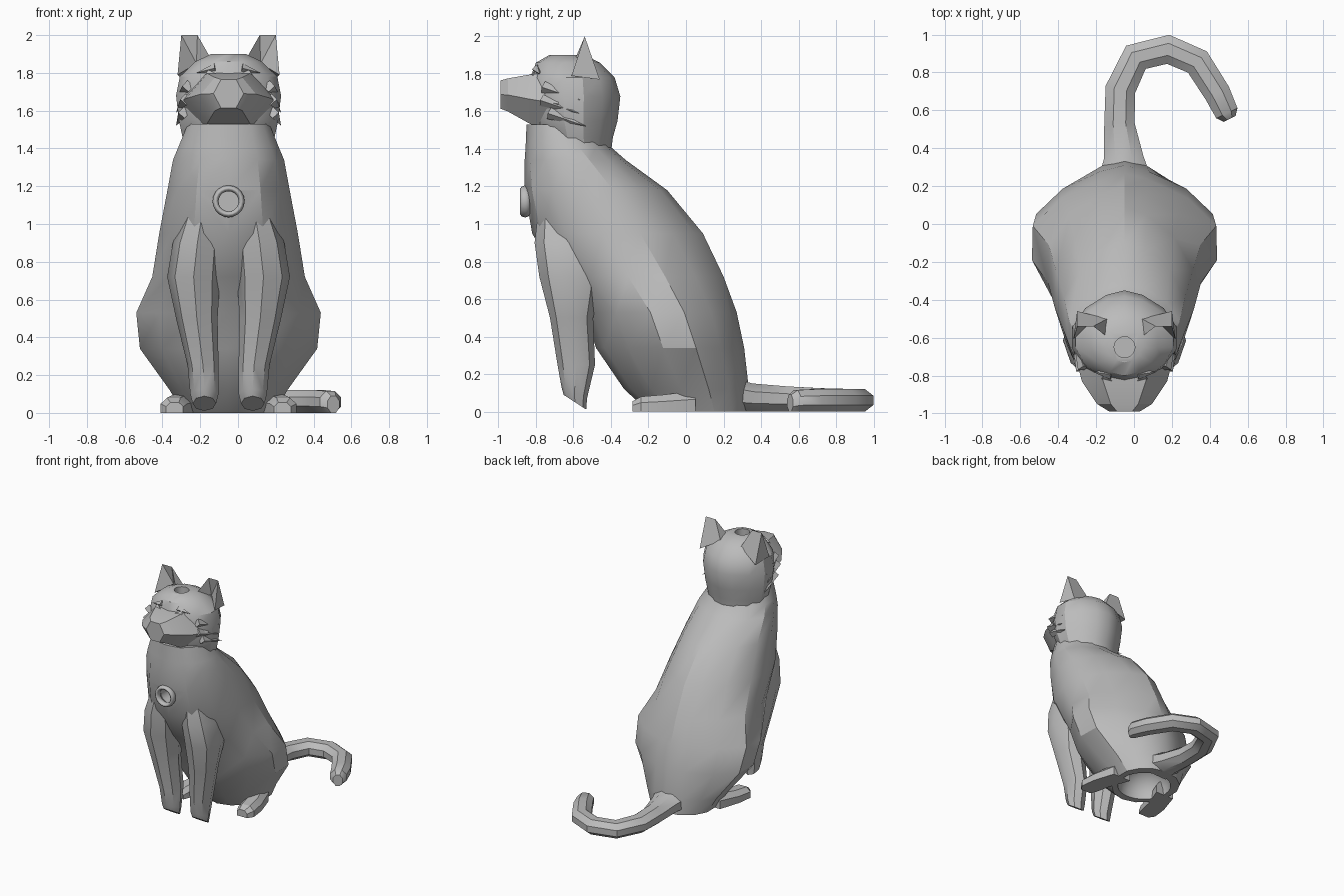
import bpy, bmesh, math
from mathutils import Vector

cube = bpy.data.objects.get("Cube")
if cube:
    bpy.data.objects.remove(cube, do_unlink=True)

CX = -0.05  # the body's own centre line

grey = bpy.data.materials.new("plain grey")
grey.use_nodes = True
grey.diffuse_color = (0.5, 0.5, 0.5, 1)
grey.node_tree.nodes["Principled BSDF"].inputs["Base Color"].default_value = (0.5, 0.5, 0.5, 1)


def make(name, verts, faces):
    """Mesh object with outward normals; x is measured from the centre line."""
    bm = bmesh.new()
    vs = [bm.verts.new((v[0] + CX, v[1], v[2])) for v in verts]
    for f in faces:
        bm.faces.new([vs[i] for i in f])
    bmesh.ops.recalc_face_normals(bm, faces=bm.faces)
    me = bpy.data.meshes.new(name)
    bm.to_mesh(me)
    bm.free()
    me.materials.append(grey)
    ob = bpy.data.objects.new(name, me)
    bpy.context.collection.objects.link(ob)
    return ob


def loft(name, rings):
    """Skin a list of equal rings and cap both ends."""
    n = len(rings[0])
    verts = [p for r in rings for p in r]
    faces = [(k * n + i, k * n + (i + 1) % n, (k + 1) * n + (i + 1) % n, (k + 1) * n + i)
             for k in range(len(rings) - 1) for i in range(n)]
    faces += [tuple(range(n)), tuple(range(len(verts) - n, len(verts)))]
    return make(name, verts, faces)


def slice_ring(z, front, back, half, wide, front_pow, back_pow, n=14):
    """Level slice, widest at y = wide; powers above 1 make an end pointed, below 1 boxy."""
    pts = []
    for i in range(n):
        a = math.tau * i / n
        c, s = math.cos(a), math.sin(a)
        reach, p = (wide - front, front_pow) if c > 0 else (back - wide, back_pow)
        pts.append((half * math.copysign(abs(s) ** p, s), wide - c * reach, z))
    return pts


def spike(name, base, tip, r, sides=4):
    """Pointed wedge from base to tip."""
    base, tip = Vector(base), Vector(tip)
    q = (tip - base).to_track_quat('Z', 'Y')
    ring = [base + q @ Vector((r * math.cos(math.tau * i / sides), r * math.sin(math.tau * i / sides), 0))
            for i in range(sides)]
    faces = [(i, (i + 1) % sides, sides) for i in range(sides)] + [tuple(range(sides))]
    return make(name, ring + [tip], faces)


def smooth(ob, angle=30):
    bpy.ops.object.select_all(action='DESELECT')
    ob.select_set(True)
    bpy.context.view_layer.objects.active = ob
    bpy.ops.object.shade_smooth_by_angle(angle=math.radians(angle))


def cut(ob, cutter):
    """Subtract the cutter and throw it away."""
    cutter.data.materials.append(grey)
    cutter.hide_render = True
    m = ob.modifiers.new("hole", 'BOOLEAN')
    m.operation, m.object, m.solver = 'DIFFERENCE', cutter, 'EXACT'
    bpy.context.view_layer.objects.active = ob
    bpy.ops.object.modifier_apply(modifier=m.name)
    bpy.data.objects.remove(cutter, do_unlink=True)


# Torso: z, front, back, half width, y of the side ridge, front and back powers
torso = loft("torso", [slice_ring(*r) for r in (
    (0.0, -0.20, 0.33, 0.25, 0.10, 1, 1),
    (0.12, -0.33, 0.335, 0.32, 0.06, 1.1, 1.2),
    (0.34, -0.48, 0.31, 0.485, -0.02, 1.3, 1.6),
    (0.53, -0.54, 0.27, 0.505, -0.09, 1.3, 1.65),
    (0.72, -0.69, 0.20, 0.415, -0.20, 1.05, 1.5),
    (0.95, -0.82, 0.09, 0.375, -0.34, 0.85, 1.4),
    (1.18, -0.86, -0.10, 0.33, -0.47, 0.8, 1.35),
    (1.34, -0.86, -0.32, 0.30, -0.57, 0.8, 1.2),
    (1.41, -0.855, -0.40, 0.27, -0.62, 0.8, 1.1),
    (1.53, -0.85, -0.46, 0.22, -0.66, 0.8, 1))])

# Holes in the chest and under the base
bpy.ops.mesh.primitive_cylinder_add(vertices=20, radius=0.058, depth=0.2,
                                    location=(CX, -0.84, 1.12), rotation=(math.pi / 2, 0, 0))
cut(torso, bpy.context.object)
bpy.ops.mesh.primitive_uv_sphere_add(segments=24, ring_count=12, radius=0.2, location=(CX, 0.06, 0))
cut(torso, bpy.context.object)
smooth(torso)

# Ring round the chest hole
bpy.ops.mesh.primitive_torus_add(major_segments=20, minor_segments=8, major_radius=0.069,
                                 minor_radius=0.016, location=(CX, -0.858, 1.12),
                                 rotation=(math.pi / 2, 0, 0))
ring = bpy.context.object
ring.name = "chest_ring"
ring.scale.z = 1.6
ring.data.materials.append(grey)
smooth(ring, 60)

# Head
head = loft("head", [slice_ring(*r) for r in (
    (1.38, -0.70, -0.40, 0.22, -0.58, 1, 1.2),
    (1.46, -0.78, -0.39, 0.25, -0.59, 1, 1.25),
    (1.55, -0.82, -0.365, 0.27, -0.60, 1, 1.3),
    (1.68, -0.84, -0.35, 0.285, -0.60, 1, 1.3),
    (1.78, -0.83, -0.38, 0.265, -0.60, 1, 1.25),
    (1.86, -0.80, -0.46, 0.18, -0.61, 1, 1.1),
    (1.90, -0.73, -0.54, 0.095, -0.63, 1, 1))])
bpy.ops.mesh.primitive_cylinder_add(vertices=20, radius=0.055, depth=0.2, location=(CX, -0.65, 1.92))
cut(head, bpy.context.object)
smooth(head)

# Muzzle: six-sided, blunt nose, widening back into the cheeks
rings = []
for y, z, half, tall in ((-0.99, 1.69, 0.08, 0.075), (-0.95, 1.688, 0.145, 0.088),
                         (-0.83, 1.665, 0.225, 0.132), (-0.68, 1.64, 0.265, 0.17)):
    rings.append([(half * math.cos(a), y, z + tall * math.sin(a) / 0.866)
                  for a in (math.tau * i / 6 for i in range(6))])
smooth(loft("muzzle", rings), 25)

# Tail: x from world centre, y, half width, height
path = ((-0.05, 0.24, 0.14, 0.18), (-0.055, 0.35, 0.105, 0.15), (-0.077, 0.53, 0.08, 0.135),
        (-0.072, 0.71, 0.08, 0.125), (0.01, 0.88, 0.08, 0.12), (0.18, 0.922, 0.077, 0.12),
        (0.335, 0.855, 0.075, 0.12), (0.44, 0.69, 0.07, 0.12), (0.49, 0.585, 0.062, 0.115),
        (0.505, 0.555, 0.035, 0.09))
rings = []
for k, (x, y, r, h) in enumerate(path):
    a, b = path[max(k - 1, 0)], path[min(k + 1, len(path) - 1)]
    d = Vector((b[0] - a[0], b[1] - a[1])).normalized()
    ring_pts = []
    for i in range(8):
        t = math.tau * (i + 0.5) / 8
        u, w = math.cos(t) / 0.924, math.sin(t) / 0.924
        ring_pts.append((x - CX - d.y * r * u, y + d.x * r * u, h / 2 * (1 + w)))
    rings.append(ring_pts)
smooth(loft("tail", rings), 35)

# Paired parts
for s, side in ((1, "left"), (-1, "right")):
    # Front leg, shoulder sunk in the chest: z, x, y, half width, half depth, slope of the slice
    rings = []
    for z, x, y, rx, ry, slope in ((1.05, 0.14, -0.65, 0.10, 0.14, 0), (0.90, 0.165, -0.635, 0.13, 0.172, 0),
                                   (0.72, 0.185, -0.615, 0.14, 0.167, 0), (0.50, 0.168, -0.61, 0.11, 0.115, 0),
                                   (0.25, 0.135, -0.585, 0.082, 0.10, 0),
                                   (0.10, 0.128, -0.595, 0.075, 0.068, -0.4),
                                   (0.05, 0.128, -0.592, 0.062, 0.06, -0.65)):
        rings.append([(s * (x + rx * math.sin(a)), y - ry * math.cos(a), z - slope * ry * math.cos(a))
                      for a in (math.tau * i / 8 for i in range(8))])
    smooth(loft(side + "_front_leg", rings), 40)

    # Hind foot
    rings = []
    for y, x, half, tall in ((-0.285, 0.285, 0.045, 0.055), (-0.24, 0.29, 0.07, 0.08),
                             (-0.12, 0.27, 0.075, 0.09), (0.05, 0.21, 0.08, 0.11)):
        rings.append([(s * (x + half * u), y, tall * v)
                      for u, v in ((-1, 0), (-1, 0.6), (-0.5, 1), (0.5, 1), (1, 0.6), (1, 0))])
    smooth(loft(side + "_hind_foot", rings), 20)

    # Ear: blunt tip and hollow front
    pts = [(0.27, -0.61, 1.79), (0.085, -0.60, 1.86), (0.09, -0.50, 1.86), (0.25, -0.46, 1.77),
           (0.165, -0.54, 2.0), (0.25, -0.54, 2.0), (0.17, -0.51, 1.85)]
    make(side + "_ear", [(s * x, y, z) for x, y, z in pts],
         [(0, 6, 5), (6, 4, 5), (6, 1, 4), (1, 2, 4), (2, 3, 5, 4), (3, 0, 5), (0, 3, 2, 1, 6)])

    # Squinting eye: lids meeting at sharp corners
    spike(side + "_upper_lid", (s * 0.07, -0.795, 1.825), (s * 0.17, -0.78, 1.80), 0.026)
    spike(side + "_lower_lid", (s * 0.11, -0.80, 1.795), (s * 0.05, -0.84, 1.79), 0.022)

    # Cheek fur lying flat, swept back and down
    for k, (y, z, x) in enumerate(((-0.76, 1.73, 0.215), (-0.77, 1.66, 0.225), (-0.73, 1.59, 0.235))):
        spike(f"{side}_cheek_tuft_{k + 1}", (s * x, y, z), (s * 0.278, y + 0.2, z - 0.07), 0.032)
